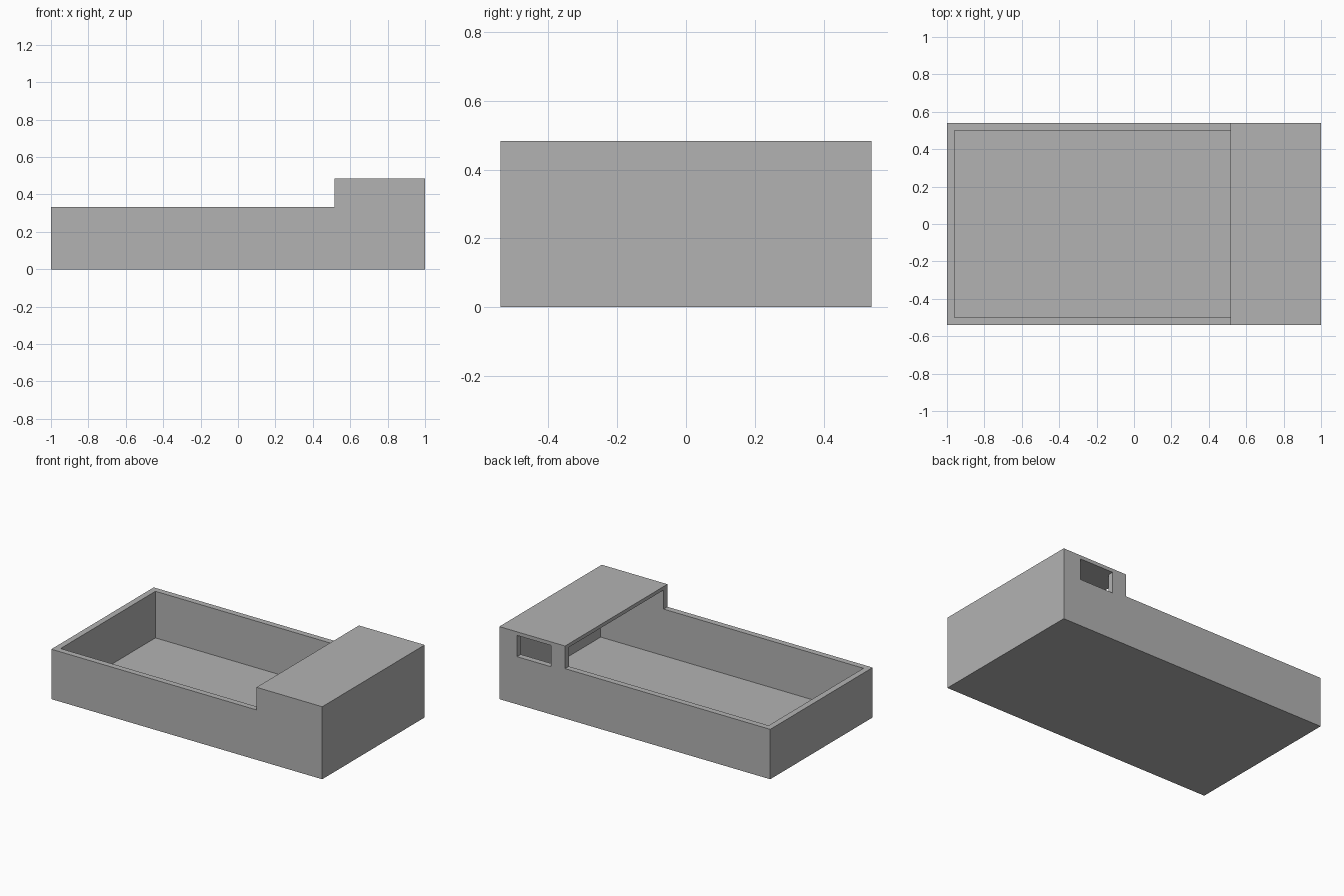
import bpy
import bmesh

old = bpy.data.objects.get("Cube")
if old:
    bpy.data.objects.remove(old, do_unlink=True)

# Overall sizes
HALF_LENGTH, HALF_WIDTH = 1.0, 0.54
TRAY_TOP, ROOF_TOP = 0.333, 0.484
STEP_X = 0.515
WALL, FLOOR, ROOF_UNDER = 0.04, 0.022, 0.46

grey = bpy.data.materials.new("plain_grey")
grey.use_nodes = True
colour = (0.45, 0.45, 0.45, 1)
grey.diffuse_color = colour
grey.node_tree.nodes["Principled BSDF"].inputs["Base Color"].default_value = colour


def extrude_profile(name, profile, y0, y1):
    """Solid made by sweeping an x-z outline from y0 to y1."""
    bm = bmesh.new()
    face = bm.faces.new([bm.verts.new((x, y0, z)) for x, z in profile])
    swept = bmesh.ops.extrude_face_region(bm, geom=[face])["geom"]
    moved = [v for v in swept if isinstance(v, bmesh.types.BMVert)]
    bmesh.ops.translate(bm, verts=moved, vec=(0, y1 - y0, 0))
    bmesh.ops.recalc_face_normals(bm, faces=bm.faces)
    mesh = bpy.data.meshes.new(name)
    bm.to_mesh(mesh)
    bm.free()
    mesh.materials.append(grey)
    obj = bpy.data.objects.new(name, mesh)
    bpy.context.collection.objects.link(obj)
    return obj


def rectangle(x0, x1, z0, z1):
    return [(x0, z0), (x1, z0), (x1, z1), (x0, z1)]


def cut(body, cutter):
    """Subtract the cutter, then discard it."""
    cutter.hide_render = True
    mod = body.modifiers.new("cut", "BOOLEAN")
    mod.operation = "DIFFERENCE"
    mod.solver = "EXACT"
    mod.object = cutter
    bpy.context.view_layer.objects.active = body
    bpy.ops.object.modifier_apply(modifier=mod.name)
    bpy.data.objects.remove(cutter, do_unlink=True)


# Stepped outer shell
tray = extrude_profile("stepped_tray", [
    (-HALF_LENGTH, 0), (HALF_LENGTH, 0), (HALF_LENGTH, ROOF_TOP),
    (STEP_X, ROOF_TOP), (STEP_X, TRAY_TOP), (-HALF_LENGTH, TRAY_TOP),
], -HALF_WIDTH, HALF_WIDTH)

# Inner cavity, open above the tray and running under the roof
inner_y = HALF_WIDTH - WALL
cut(tray, extrude_profile(
    "cavity_cutter",
    rectangle(-HALF_LENGTH + WALL, HALF_LENGTH - WALL / 2, FLOOR, ROOF_UNDER),
    -inner_y, inner_y))

# Rectangular opening through the back wall, under the roof
cut(tray, extrude_profile(
    "opening_cutter", rectangle(0.62, 0.87, 0.318, ROOF_UNDER),
    inner_y - WALL, HALF_WIDTH + WALL))
